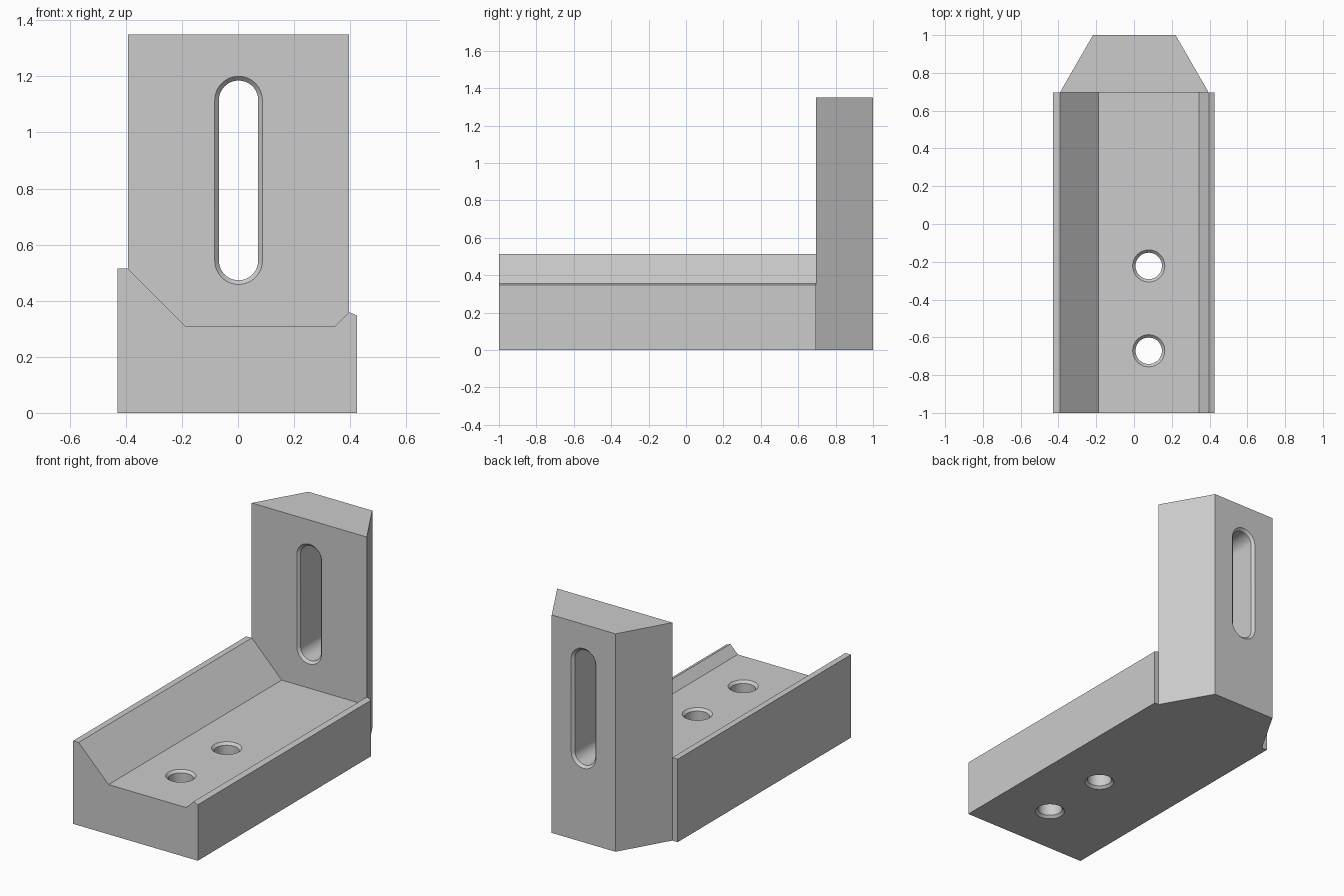
import bpy, bmesh, math
from mathutils import Matrix, Vector

if "Cube" in bpy.data.objects:
    bpy.data.objects.remove(bpy.data.objects["Cube"])

grey = bpy.data.materials.new("light grey metal")
grey.use_nodes = True
colour = (0.6, 0.6, 0.6, 1)
grey.diffuse_color = colour
grey.node_tree.nodes["Principled BSDF"].inputs["Base Color"].default_value = colour


def loft(name, rings):
    """Closed solid through matching rings of points."""
    bm = bmesh.new()
    loops = [[bm.verts.new(p) for p in ring] for ring in rings]
    n = len(loops[0])
    for a, b in zip(loops, loops[1:]):
        for i in range(n):
            j = (i + 1) % n
            bm.faces.new((a[i], a[j], b[j], b[i]))
    bm.faces.new(loops[0])
    bm.faces.new(loops[-1])
    bmesh.ops.recalc_face_normals(bm, faces=bm.faces)
    mesh = bpy.data.meshes.new(name)
    bm.to_mesh(mesh)
    bm.free()
    mesh.materials.append(grey)
    obj = bpy.data.objects.new(name, mesh)
    bpy.context.collection.objects.link(obj)
    return obj


def chamfered_cutter(name, radius, straight, low, high, matrix, chamfer=0.015, over=0.02):
    """Slot-shaped cutter along local z, flared at both ends."""
    wide = radius + chamfer + over
    stations = [(low - over, wide), (low + chamfer, radius),
                (high - chamfer, radius), (high + over, wide)]
    rings = []
    steps = 32
    for z, r in stations:
        ring = []
        for half, shift in ((0, straight), (1, -straight)):
            for i in range(steps + 1 if straight else steps):
                a = math.pi * (half + i / steps)
                ring.append(matrix @ Vector((r * math.cos(a), r * math.sin(a) + shift, z)))
        rings.append(ring)
    obj = loft(name, rings)
    obj.hide_render = True
    return obj


def boolean(target, tool, operation):
    mod = target.modifiers.new(tool.name, 'BOOLEAN')
    mod.operation = operation
    mod.solver = 'EXACT'
    mod.object = tool
    bpy.context.view_layer.objects.active = target
    bpy.ops.object.modifier_apply(modifier=mod.name)
    bpy.data.objects.remove(tool)


# Base channel with a tall sloped lip and a short one
profile = [(-0.43, 0), (0.425, 0), (0.425, 0.347), (0.396, 0.359), (0.345, 0.308),
           (-0.187, 0.308), (-0.392, 0.514), (-0.43, 0.514)]
bracket = loft("angle_bracket", [[(x, y, z) for x, z in profile] for y in (-1, 0.695)])

# Upright with tapered back
plan = [(-0.393, 0.695), (0.396, 0.695), (0.22, 1), (-0.217, 1)]
upright = loft("upright", [[(x, y, z) for x, y in plan] for z in (0, 1.35)])
boolean(bracket, upright, 'UNION')

# Long slot through the upright
turn = Matrix.Translation((0.002, 0, 0.829)) @ Matrix.Rotation(math.pi / 2, 4, 'X')
boolean(bracket, chamfered_cutter("slot_cutter", 0.07, 0.286, -1, -0.695, turn), 'DIFFERENCE')

# Bolt holes through the base
for y in (-0.222, -0.671):
    place = Matrix.Translation((0.078, y, 0))
    boolean(bracket, chamfered_cutter("hole_cutter", 0.07, 0, 0, 0.308, place), 'DIFFERENCE')

bpy.ops.object.select_all(action='DESELECT')
bracket.select_set(True)
bpy.context.view_layer.objects.active = bracket
bpy.ops.object.shade_smooth_by_angle(angle=math.radians(25))
